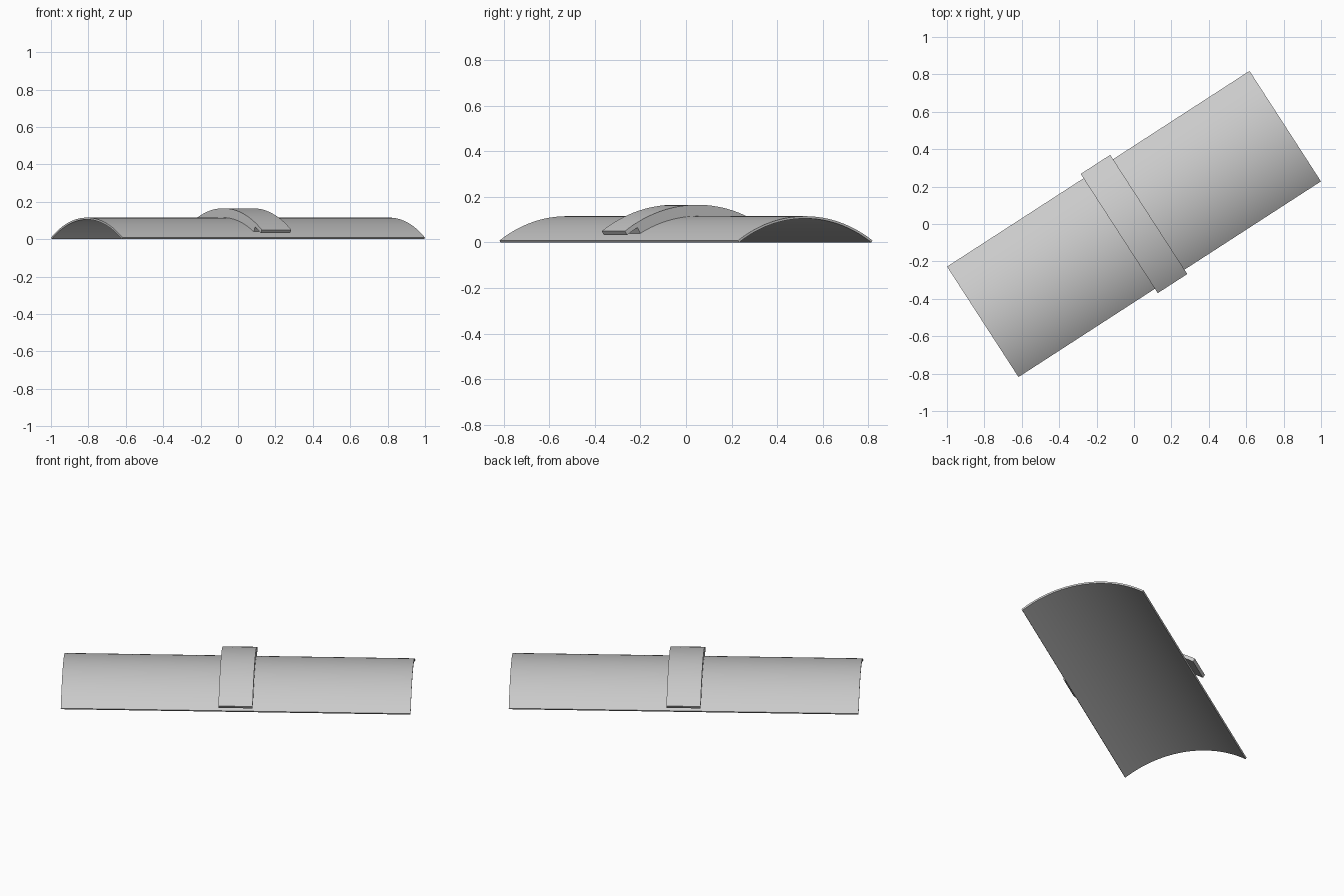
import bpy, bmesh, math
from mathutils import Matrix

if "Cube" in bpy.data.objects:
    bpy.data.objects.remove(bpy.data.objects["Cube"])

YAW = math.radians(32.9)       # heading of the long axis
HALF = math.radians(33.8)      # half angle of the curved section
BLOCK = math.radians(28.3)     # half angle of the spacer under the band
R_IN, R_OUT = 0.622, 0.632     # shell radii
AXIS_Z = -R_IN * math.cos(HALF)

grey = bpy.data.materials.new("grey")
grey.diffuse_color = (0.6, 0.6, 0.6, 1)
grey.use_nodes = True
grey.node_tree.nodes["Principled BSDF"].inputs["Base Color"].default_value = grey.diffuse_color


def arc(radius, start, end, steps):
    """Points on an arc about the long axis, angle measured from straight up."""
    pts = []
    for i in range(steps + 1):
        a = start + (end - start) * i / steps
        pts.append((radius * math.sin(a), AXIS_Z + radius * math.cos(a)))
    return pts


def extrude_strip(name, upper, lower, half_length):
    """Solid between two matching profile lines, extruded along the long axis."""
    bm = bmesh.new()
    rows = [[[bm.verts.new((x, y, z)) for y, z in line] for line in (upper, lower)]
            for x in (-half_length, half_length)]
    (u0, l0), (u1, l1) = rows
    for i in range(len(upper) - 1):
        for a, b in ((u0, u1), (l0, l1), (u0, l0), (u1, l1)):
            bm.faces.new((a[i], a[i + 1], b[i + 1], b[i]))
    for i in (0, -1):
        bm.faces.new((u0[i], u1[i], l1[i], l0[i]))
    bmesh.ops.recalc_face_normals(bm, faces=bm.faces)
    bm.transform(Matrix.Rotation(YAW, 4, 'Z'))
    mesh = bpy.data.meshes.new(name)
    bm.to_mesh(mesh)
    bm.free()
    mesh.materials.append(grey)
    obj = bpy.data.objects.new(name, mesh)
    bpy.context.collection.objects.link(obj)
    bpy.ops.object.select_all(action='DESELECT')
    obj.select_set(True)
    bpy.context.view_layer.objects.active = obj
    bpy.ops.object.shade_smooth_by_angle(angle=math.radians(30))
    return obj


# Long curved shell, open underneath
extrude_strip("curved_shell", arc(R_OUT, -HALF, HALF, 48), arc(R_IN, -HALF, HALF, 48), 0.963)

# Raised cross band: thin lips at both ends, thick middle resting on the shell
lip_r, top_r = 0.662, 0.682
upper = (arc(top_r, -HALF, -BLOCK, 4) + arc(top_r, -BLOCK, BLOCK, 40)[1:]
         + arc(top_r, BLOCK, HALF, 4)[1:])
lower = (arc(lip_r, -HALF, -BLOCK, 4) + arc(R_OUT - 0.002, -BLOCK, BLOCK, 40)
         + arc(lip_r, BLOCK, HALF, 4))
# Double the upper points above the steps so both lines match
upper.insert(4, upper[4])
upper.insert(len(upper) - 5, upper[len(upper) - 5])
band = extrude_strip("cross_band", upper, lower, 0.094)

# Merge the doubled points
bm = bmesh.new()
bm.from_mesh(band.data)
bmesh.ops.remove_doubles(bm, verts=bm.verts, dist=1e-5)
bmesh.ops.recalc_face_normals(bm, faces=bm.faces)
bm.to_mesh(band.data)
bm.free()
